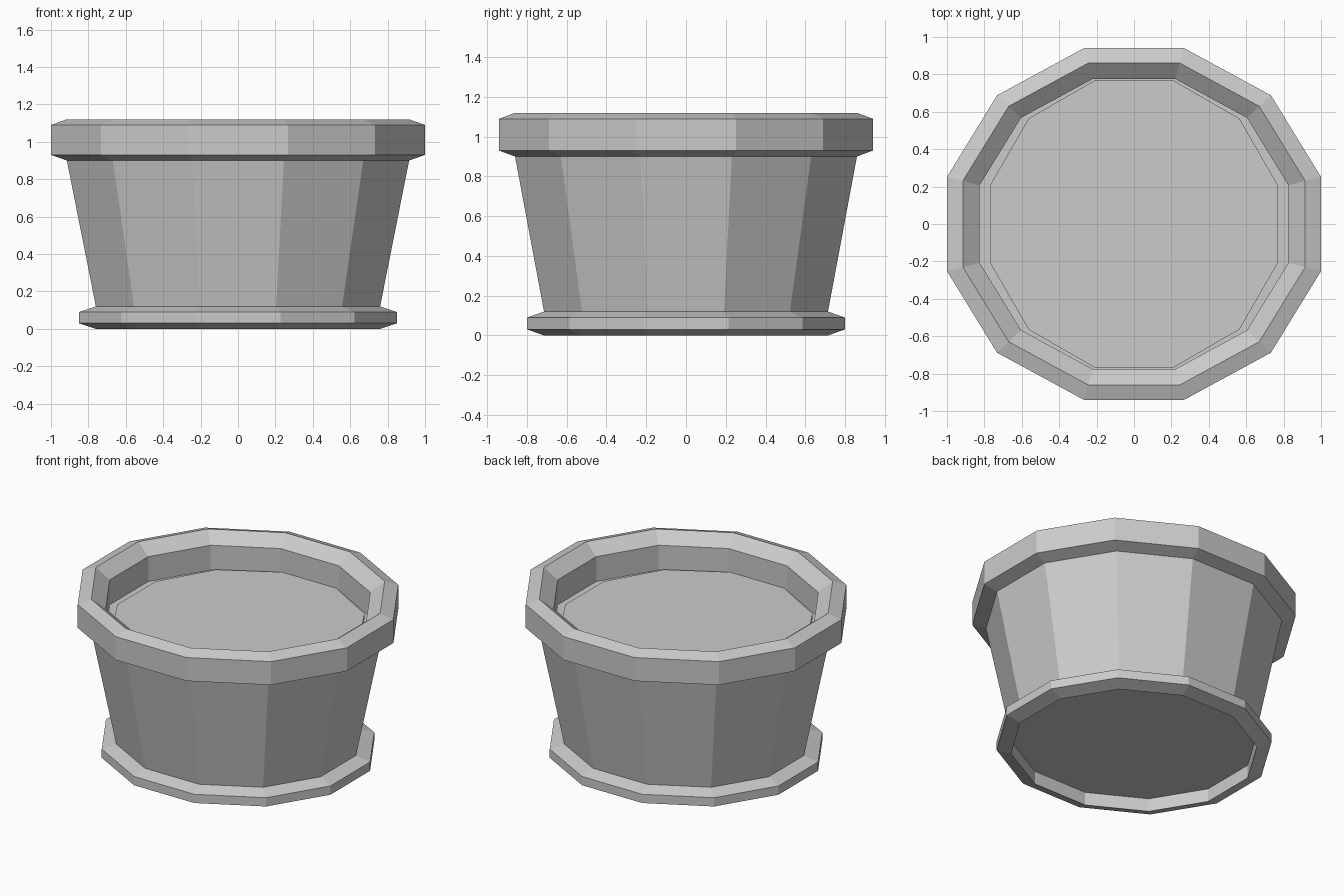
import bpy, bmesh
from math import cos, sin, pi, radians

if "Cube" in bpy.data.objects:
    bpy.data.objects.remove(bpy.data.objects["Cube"])

SIDES = 12
FLAT = cos(pi / SIDES)  # flat-to-corner ratio of the polygon


def lathe(name, profile, y_scale=1.0):
    """Spin (flat radius, z) points into a closed 12-sided solid."""
    bm = bmesh.new()
    rings = []
    for r, z in profile:
        ring = []
        for i in range(SIDES):
            a = radians(15) + 2 * pi * i / SIDES
            ring.append(bm.verts.new((r / FLAT * cos(a), r / FLAT * sin(a) * y_scale, z)))
        rings.append(ring)
    for low, high in zip(rings, rings[1:]):
        for i in range(SIDES):
            j = (i + 1) % SIDES
            bm.faces.new((low[i], low[j], high[j], high[i]))
    bm.faces.new(rings[0][::-1])
    bm.faces.new(rings[-1])
    mesh = bpy.data.meshes.new(name)
    bm.to_mesh(mesh)
    bm.free()
    ob = bpy.data.objects.new(name, mesh)
    bpy.context.collection.objects.link(ob)
    return ob


# Pot: recessed underside, foot ring, tapered wall, thick rim, inner wall and floor
lathe("pot", [
    (0.76, 0.09), (0.76, 0.0), (0.85, 0.03), (0.85, 0.09), (0.76, 0.12),
    (0.915, 0.90), (1.0, 0.93), (1.0, 1.09), (0.915, 1.12),
    (0.825, 1.05), (0.825, 0.88),
], y_scale=0.94)

# Soil: regular disc resting on the inner floor
lathe("soil", [(0.77, 0.87), (0.77, 0.895)])
